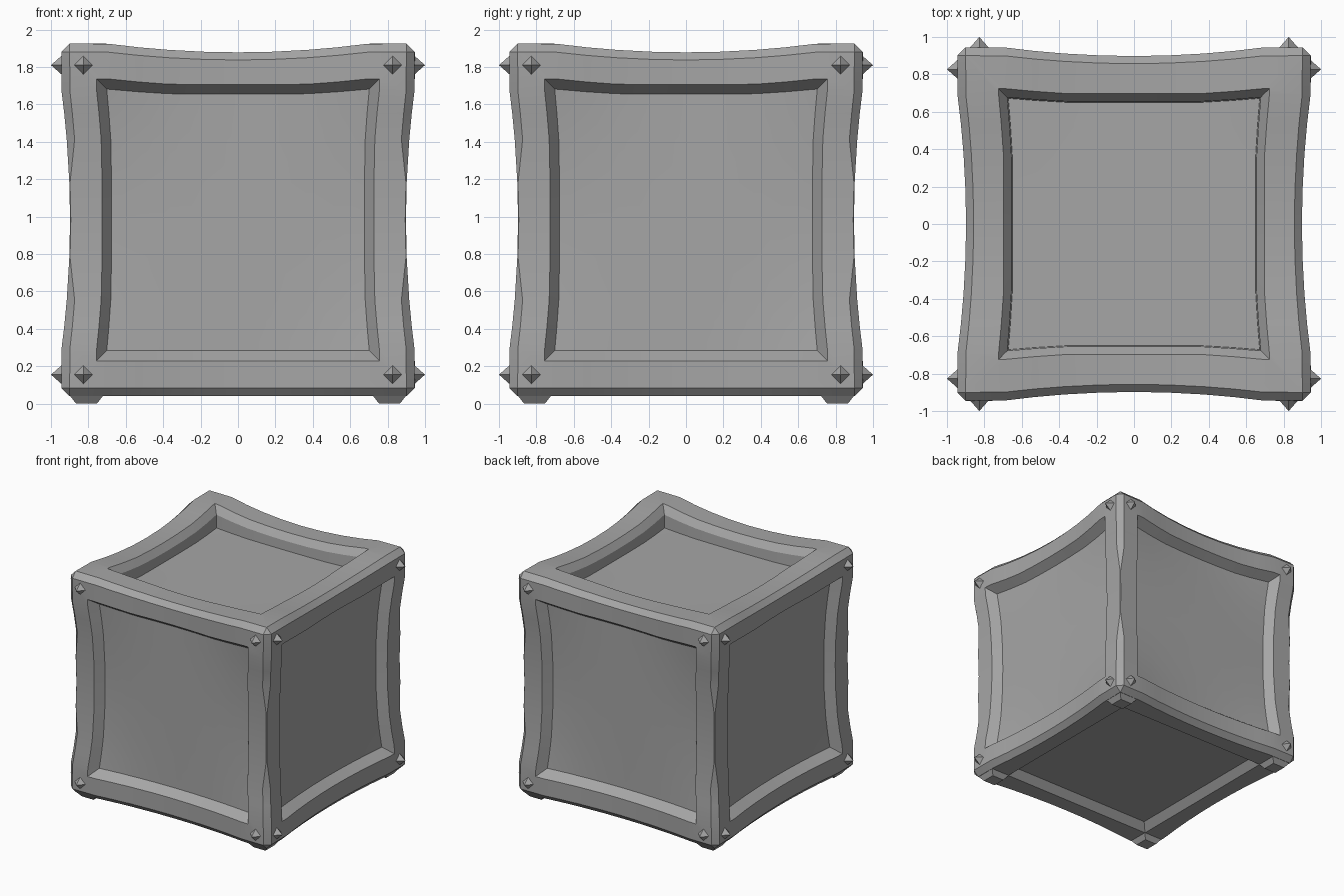
import bpy, bmesh, math
from mathutils import Matrix, Vector

cube = bpy.data.objects.get("Cube")
if cube:
    bpy.data.objects.remove(cube, do_unlink=True)

# Single flat colour
grey = bpy.data.materials.new("stone_grey")
grey.use_nodes = True
colour = (0.38, 0.38, 0.38, 1)
grey.diffuse_color = colour
grey.node_tree.nodes["Principled BSDF"].inputs["Base Color"].default_value = colour

HALF = 0.945
BOTTOM, TOP = 0.04, 1.925
MID = (BOTTOM + TOP) / 2
CHAMFER = 0.045


def add_object(name, bm):
    mesh = bpy.data.meshes.new(name)
    bm.to_mesh(mesh)
    bm.free()
    mesh.materials.append(grey)
    obj = bpy.data.objects.new(name, mesh)
    bpy.context.collection.objects.link(obj)
    return obj


def bump(s):
    return max(0, 1 - (s / 0.7) ** 2)


def dip(s, a, b):
    """Pull one coordinate inward; the top panel stays nearly flat, openings level off."""
    f = a + b - a * b
    size = abs(s)
    if 0.765 < size < 0.8:
        f *= 0.2
    elif size < 0.765:
        f = min(1, f * 1.35)
    return s - math.copysign(0.047 * f * (size / HALF) ** 2, s)


def pinch(co):
    """Curve the sides and top inward; keep the base level."""
    x, y, z = co.x, co.y, co.z - MID
    if co.z < 0.15 and max(abs(x), abs(y)) < 0.75:
        return co
    fx, fy, fz = bump(x), bump(y), bump(z)
    new = Vector((dip(x, fy, fz), dip(y, fx, fz), (dip(z, fx, fy) if z > 0 else z) + MID))
    # Upright edges sharpen toward mid height
    if min(abs(x), abs(y)) > 0.88:
        k = 0.9 * min(1, max(0, (0.43 - abs(z)) / 0.23))
        reach = max(abs(new.x), abs(new.y))
        for i in range(2):
            new[i] += math.copysign(k * (reach - abs(new[i])), new[i])
    return new


# Chamfered box
bm = bmesh.new()
bmesh.ops.create_cube(bm, size=1)
bmesh.ops.scale(bm, vec=(2 * HALF, 2 * HALF, TOP - BOTTOM), verts=bm.verts)
bmesh.ops.translate(bm, vec=(0, 0, MID), verts=bm.verts)
bmesh.ops.bevel(bm, geom=bm.edges[:], offset=CHAMFER, segments=1,
                profile=0.5, affect='EDGES')
bm.normal_update()


def inset(face, width, depth=0):
    bmesh.ops.inset_individual(bm, faces=[face], thickness=width, depth=depth,
                               use_even_offset=True)


# Raised frame and recessed panel on every side, stepped on the top
for face in [f for f in bm.faces if f.calc_area() > 1]:
    up = face.normal.z
    if up > 0.9:
        inset(face, 0.175)
        inset(face, 0.045, -0.06)
        inset(face, 0.006, -0.112)
    elif up < -0.9:
        inset(face, 0.175)
        inset(face, 0.055, -0.06)
    else:
        inset(face, 0.143)
        inset(face, 0.055, -0.08)

# Cross cuts that let the sides curve
for axis, cuts in enumerate([(0.69, 0.53, 0.37, 0.18), (0.69, 0.53, 0.37, 0.18),
                             (0.69, 0.57, 0.43, 0.2)]):
    normal = Vector((0, 0, 0))
    normal[axis] = 1
    for s in [0] + [side * c for c in cuts for side in (-1, 1)]:
        bmesh.ops.bisect_plane(bm, geom=bm.verts[:] + bm.edges[:] + bm.faces[:],
                               plane_co=normal * s + Vector((0, 0, MID)), plane_no=normal)
for v in bm.verts:
    v.co = pinch(v.co)
body = add_object("framed_block", bm)
bpy.context.view_layer.objects.active = body
body.select_set(True)
bpy.ops.object.shade_smooth_by_angle(angle=math.radians(25))
body.select_set(False)

# Tapered feet under the corners
bm = bmesh.new()
for sx in (-1, 1):
    for sy in (-1, 1):
        centre = Vector((0.81 * sx, 0.81 * sy, 0.022))
        place = Matrix.Translation(centre) @ Matrix.Diagonal((0.18, 0.18, 0.044, 1))
        foot = bmesh.ops.create_cube(bm, size=1, matrix=place)
        for v in foot["verts"]:
            if v.co.z < 0.01:
                v.co.x = centre.x + (v.co.x - centre.x) * 0.62
                v.co.y = centre.y + (v.co.y - centre.y) * 0.62
add_object("corner_feet", bm)

# Four-sided studs on the side frames
bm = bmesh.new()
for turn in range(4):
    spin = Matrix.Rotation(turn * math.pi / 2, 4, 'Z')
    for x in (-0.827, 0.827):
        for z in (0.155, 1.81):
            place = Matrix.Translation((x, -0.97, z)) @ Matrix.Rotation(math.pi / 2, 4, 'X')
            bmesh.ops.create_cone(bm, cap_ends=True, segments=4, radius1=0.053,
                                  radius2=0, depth=0.06, matrix=spin @ place)
bmesh.ops.remove_doubles(bm, verts=bm.verts, dist=0.0005)
add_object("corner_studs", bm)
